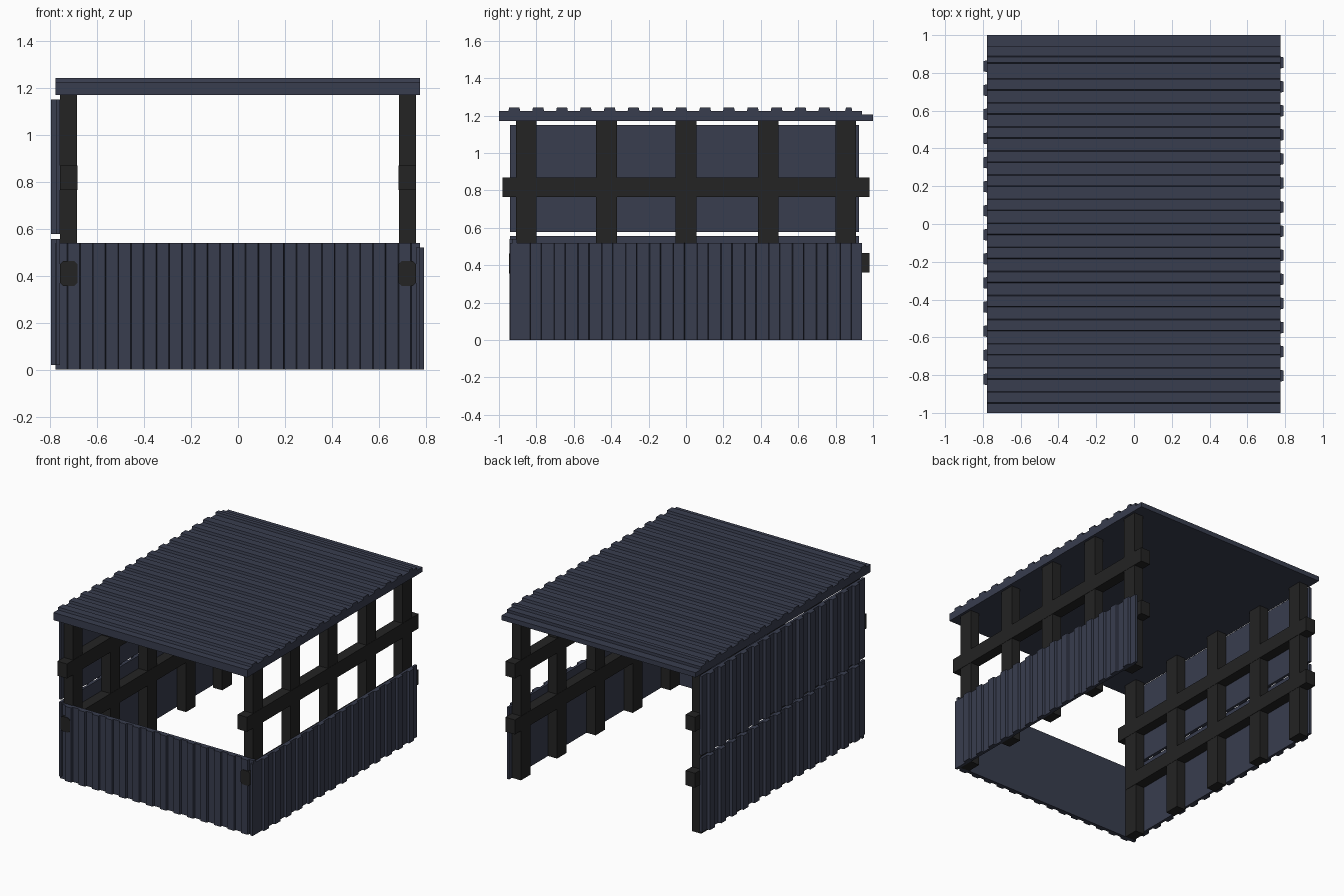
import bpy, bmesh
from mathutils import Vector

if "Cube" in bpy.data.objects:
    bpy.data.objects.remove(bpy.data.objects["Cube"])


def material(name, rgb):
    m = bpy.data.materials.new(name)
    m.diffuse_color = (*rgb, 1)
    m.use_nodes = True
    m.node_tree.nodes["Principled BSDF"].inputs["Base Color"].default_value = m.diffuse_color
    return m


SLATE = material("slate_blue_metal", (0.040, 0.047, 0.077))
BLACK = material("charcoal_timber", (0.017, 0.017, 0.017))


def finish(bm, name, mat):
    bmesh.ops.recalc_face_normals(bm, faces=bm.faces[:])
    me = bpy.data.meshes.new(name)
    bm.to_mesh(me)
    bm.free()
    me.materials.append(mat)
    ob = bpy.data.objects.new(name, me)
    bpy.context.collection.objects.link(ob)
    return ob


def extrude_profile(name, pts, place, a, b, mat):
    """Close a 2D profile and extrude it from a to b; place(p, q, t) gives xyz."""
    bm = bmesh.new()
    r0 = [bm.verts.new(place(p, q, a)) for p, q in pts]
    r1 = [bm.verts.new(place(p, q, b)) for p, q in pts]
    n = len(pts)
    for i in range(n):
        j = (i + 1) % n
        bm.faces.new((r0[i], r0[j], r1[j], r1[i]))
    bm.faces.new(r0)
    bm.faces.new(r1)
    return finish(bm, name, mat)


def ribbed(u0, u1, back, base, top, first, pitch, count, width, slope=0.004):
    """Profile of a flat-backed sheet with raised ribs."""
    pts = [(u0, back), (u0, base)]
    for i in range(count):
        c = first + pitch * i
        h = width / 2
        pts += [(c - h - slope, base), (c - h, top), (c + h, top), (c + h + slope, base)]
    return pts + [(u1, base), (u1, back)]


def box(name, lo, hi, mat):
    pts = [(lo[0], lo[1]), (hi[0], lo[1]), (hi[0], hi[1]), (lo[0], hi[1])]
    return extrude_profile(name, pts, lambda p, q, t: Vector((p, q, t)), lo[2], hi[2], mat)


# Roof: ribbed sheet with a lower lip along the back
roof = ribbed(-1.0, 0.94, 1.17, 1.225, 1.243, -0.918, 0.1275, 14, 0.055)
roof = roof[:-2] + [(0.851, 1.225), (0.855, 1.243), (0.885, 1.243), (0.889, 1.225),
                    (0.94, 1.225), (0.94, 1.205), (1.0, 1.205), (1.0, 1.17)]
extrude_profile("roof", roof, lambda p, q, t: Vector((t, p, q)), -0.777, 0.775, SLATE)


# Side wall sheets
def side_wall(name, side, y0, y1, z0, z1, first, out):
    pts = ribbed(y0, y1, 0.757, 0.775, out, first, 0.1275, 14, 0.055)
    extrude_profile(name, pts, lambda p, q, t: Vector((side * q, p, t)), z0, z1, SLATE)


side_wall("right_lower_wall", 1, -0.94, 0.94, 0.0, 0.52, -0.803, 0.792)
side_wall("left_lower_wall", -1, -0.94, 0.925, 0.02, 0.557, -0.822, 0.797)
side_wall("left_upper_wall", -1, -0.94, 0.925, 0.577, 1.15, -0.822, 0.797)

# Front wall sheet
front = ribbed(-0.777, 0.775, 0.903, 0.927, 0.943, -0.70, 0.1085, 14, 0.05)
extrude_profile("front_wall", front, lambda p, q, t: Vector((p, -q, t)), 0.0, 0.54, SLATE)

# Timber posts and rails on both sides
for label, s in (("left", -1), ("right", 1)):
    for i, y in enumerate((-0.853, -0.425, 0.0, 0.44, 0.853)):
        a, b = sorted((s * 0.685, s * 0.757))
        box(f"{label}_post_{i + 1}", (a, y - 0.055, 0.0), (b, y + 0.055, 1.175), BLACK)
    a, b = sorted((s * 0.683, s * 0.759))
    box(f"{label}_upper_rail", (a, -0.98, 0.765), (b, 0.98, 0.87), BLACK)
    box(f"{label}_lower_rail", (a, -0.9, 0.36), (b, 0.98, 0.465), BLACK)
    # chamfered rail end showing through the front wall
    c = 0.014
    end = [(a + c, 0.357), (b - c, 0.357), (b, 0.357 + c), (b, 0.463 - c),
           (b - c, 0.463), (a + c, 0.463), (a, 0.463 - c), (a, 0.357 + c)]
    extrude_profile(f"{label}_rail_end", end, lambda p, q, t: Vector((p, t, q)), -0.947, -0.89, BLACK)
